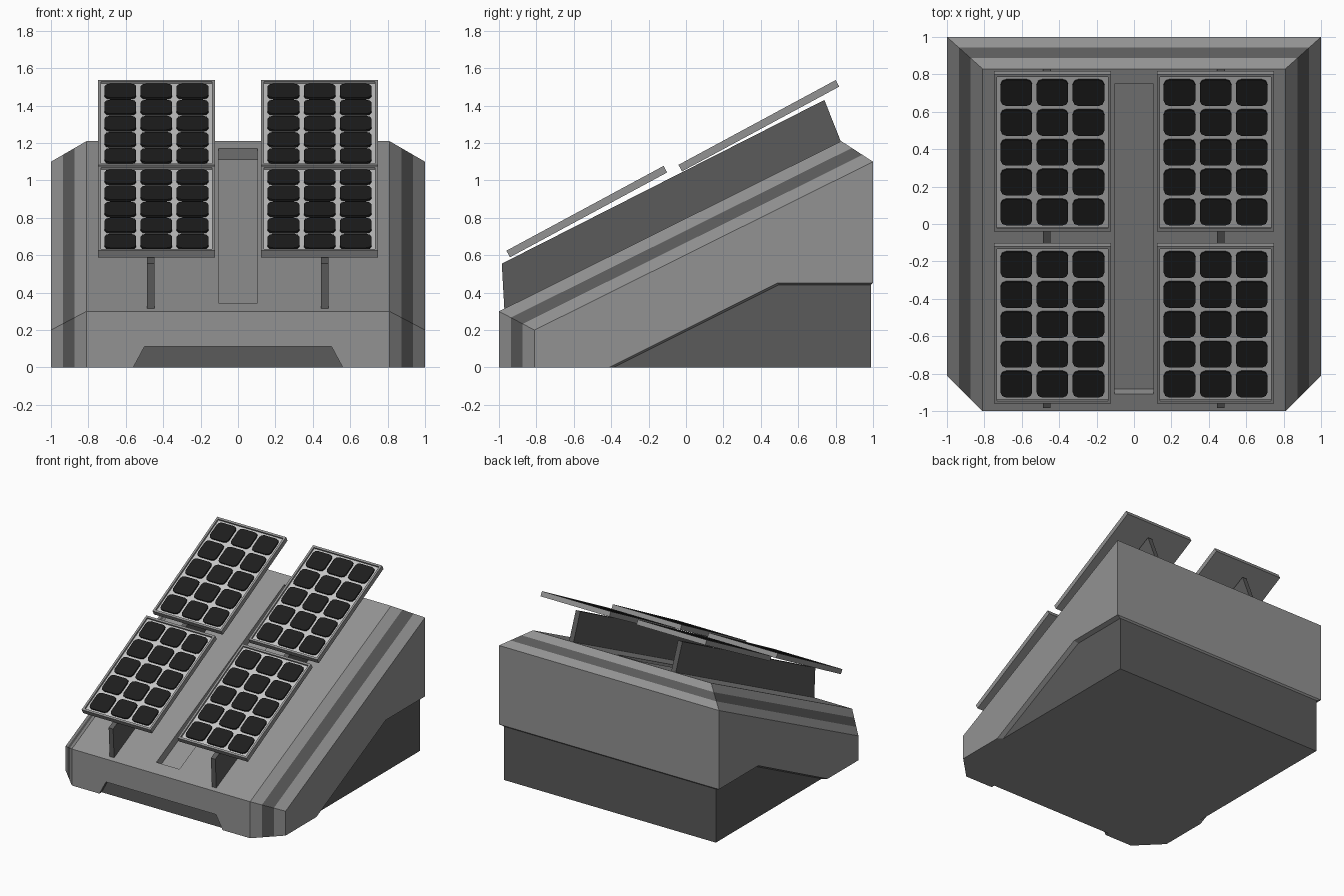
import bpy, bmesh, math
from mathutils import Vector, Matrix

cube = bpy.data.objects.get("Cube")
if cube:
    bpy.data.objects.remove(cube, do_unlink=True)


def material(name, value):
    m = bpy.data.materials.new(name)
    m.use_nodes = True
    color = (value, value, value, 1)
    m.diffuse_color = color
    m.node_tree.nodes["Principled BSDF"].inputs["Base Color"].default_value = color
    return m


GREY = material("mid grey", 0.29)
DARK = material("dark grey", 0.103)
PALE = material("pale grey", 0.56)
BLACK = material("cell black", 0.0125)


def make_object(name, bm, mats):
    bmesh.ops.recalc_face_normals(bm, faces=bm.faces)
    mesh = bpy.data.meshes.new(name)
    bm.to_mesh(mesh)
    bm.free()
    for m in mats:
        mesh.materials.append(m)
    obj = bpy.data.objects.new(name, mesh)
    bpy.context.collection.objects.link(obj)
    return obj


def extrude(bm, face, depth):
    new = bmesh.ops.extrude_face_region(bm, geom=[face], use_keep_orig=True)["geom"]
    bmesh.ops.translate(bm, vec=depth, verts=[v for v in new if isinstance(v, bmesh.types.BMVert)])


def prism(name, points, depth, mats, index=0):
    """Closed solid swept from a planar loop along a vector."""
    bm = bmesh.new()
    extrude(bm, bm.faces.new([bm.verts.new(p) for p in points]), depth)
    for f in bm.faces:
        f.material_index = index
    return make_object(name, bm, mats)


def carve(target, cutter):
    cutter.hide_render = True
    mod = target.modifiers.new("cut", 'BOOLEAN')
    mod.operation = 'DIFFERENCE'
    mod.solver = 'EXACT'
    mod.object = cutter
    bpy.context.view_layer.objects.active = target
    bpy.ops.object.modifier_apply(modifier=mod.name)
    bpy.data.objects.remove(cutter, do_unlink=True)


# Wedge shell with a chamfered rim; the middle third of the rim is a dark stripe
def build_shell():
    bm = bmesh.new()

    def add(points, index=0):
        bm.faces.new([bm.verts.new(p) for p in points]).material_index = index

    def rim(side):
        front, back, foot = [], [], []
        for i in range(4):
            t = i / 3
            a = Vector((0.81, -1, 0.3)).lerp(Vector((1, -0.81, 0.2)), t)
            b = Vector((0.81, 0.83, 1.21)).lerp(Vector((1, 1, 1.1)), t)
            for line, p in ((front, a), (back, b), (foot, Vector((a.x, a.y, 0)))):
                line.append(Vector((p.x * side, p.y, p.z)))
        return front, back, foot

    left, right = rim(1), rim(-1)
    outer, inner = {}, {}
    for side, (front, back, foot) in ((1, left), (-1, right)):
        for i in range(3):
            add([front[i], front[i + 1], back[i + 1], back[i]], int(i == 1))
            add([foot[i], foot[i + 1], front[i + 1], front[i]], int(i == 1))
        outer[side] = [Vector((side, y, z)) for y, z in ((1, 0.452), (0.49, 0.452), (-0.41, 0))]
        inner[side] = [Vector((side * 0.963, y, z))
                       for y, z in ((0.988, 0.44), (0.494, 0.44), (-0.386, 0))]
        add([front[3], back[3]] + outer[side] + [foot[3]])
        for i in range(2):                                             # side lip
            add([outer[side][i], outer[side][i + 1], inner[side][i + 1], inner[side][i]])
    for i in range(3):
        add([left[1][i], left[1][i + 1], right[1][i + 1], right[1][i]], int(i == 1))
    add([left[0][0], left[1][0], right[1][0], right[0][0]])            # top
    add([left[0][0], right[0][0], right[2][0], left[2][0]])            # front
    add([left[1][3], right[1][3], outer[-1][0], outer[1][0]])          # back
    add([outer[1][0], outer[-1][0], inner[-1][0], inner[1][0]])        # back lip
    for i in range(2):                                                 # underside
        add([inner[1][i], inner[1][i + 1], inner[-1][i + 1], inner[-1][i]])
    add(left[2] + [outer[1][2], inner[1][2], inner[-1][2], outer[-1][2]] + right[2][::-1])
    bmesh.ops.remove_doubles(bm, verts=bm.verts, dist=0.0001)
    return make_object("shell", bm, [GREY, DARK])


shell = build_shell()

# Sunken channel down the middle of the slope
bm = bmesh.new()
bmesh.ops.create_cube(bm, size=1)
slope = math.atan(0.497)
bm.transform(Matrix.Translation((0, -0.08, 0.757)) @ Matrix.Rotation(slope, 4, 'X')
             @ Matrix.Diagonal((0.21, 1.66 / math.cos(slope), 0.13, 1)))
carve(shell, make_object("channel_cutter", bm, [GREY, DARK]))

# Dark recess at the foot of the front
outline = [(-0.587, -0.05), (0.587, -0.05), (0.5, 0.112), (-0.5, 0.112)]
carve(shell, prism("recess_cutter", [(x, -1.1, z) for x, z in outline],
                   (0, 0.13, 0), [GREY, DARK], 1))

# Inset dark plinth with a mid grey bottom
profile = [(-0.386, 0), (0.988, 0), (0.988, 0.45), (0.494, 0.45)]
plinth = prism("plinth", [(-0.963, y, z) for y, z in profile], (1.926, 0, 0), [DARK, GREY])
for face in plinth.data.polygons:
    face.material_index = int(face.normal.z < -0.9)

# Long upright fins that carry the panels
fin = [(-0.97, 0.29), (-0.985, 0.555), (0.74, 1.43), (0.835, 1.19)]
for name, x in (("right_fin", -0.466), ("left_fin", 0.463)):
    prism(name, [(x - 0.02, y, z) for y, z in fin], (0.04, 0, 0), [DARK])

# Solar panel: flat-rimmed frame around a recessed pale face
WIDTH, LENGTH, THICK, BORDER, RECESS = 0.626, 0.955, 0.04, 0.024, 0.013
COLS, ROWS, GAP = 3, 5, 0.024


def build_panel(name):
    bm = bmesh.new()
    bmesh.ops.create_cube(bm, size=1)
    bm.transform(Matrix.Translation((0, 0, -THICK / 2)) @ Matrix.Diagonal((WIDTH, LENGTH, THICK, 1)))
    top = max(bm.faces, key=lambda f: f.calc_center_median().z)
    bmesh.ops.inset_individual(bm, faces=[top], thickness=BORDER)
    bmesh.ops.inset_individual(bm, faces=[top], thickness=0.0005, depth=-RECESS)
    top.material_index = 1
    return make_object(name, bm, [GREY, PALE])


# Black cells with clipped corners, laid out in a grid just below the frame rim
def build_cells(name):
    bm = bmesh.new()
    px, py = (WIDTH - 2 * BORDER) / COLS, (LENGTH - 2 * BORDER) / ROWS
    hx, hy, cut = (px - GAP) / 2, (py - GAP) / 2, 0.03
    for c in range(COLS):
        for r in range(ROWS):
            cx, cy = (c - (COLS - 1) / 2) * px, (r - (ROWS - 1) / 2) * py
            loop = []
            for k, (sx, sy) in enumerate(((1, 1), (-1, 1), (-1, -1), (1, -1))):
                for step in range(3):
                    a = math.pi / 2 * (k + step / 2)
                    loop.append((cx + sx * (hx - cut) + cut * math.cos(a),
                                 cy + sy * (hy - cut) + cut * math.sin(a), -RECESS))
            extrude(bm, bm.faces.new([bm.verts.new(p) for p in loop]), (0, 0, RECESS - 0.002))
    return make_object(name, bm, [BLACK])


tilt = Matrix.Rotation(math.atan2(0.453, 0.84), 4, 'X')
for side, x in (("right", -0.436), ("left", 0.436)):
    for level, y, z in (("lower", -0.54, 0.851), ("upper", 0.38, 1.31)):
        place = Matrix.Translation((x, y, z)) @ tilt
        build_panel(f"{level}_{side}_panel").matrix_world = place
        build_cells(f"{level}_{side}_cells").matrix_world = place
